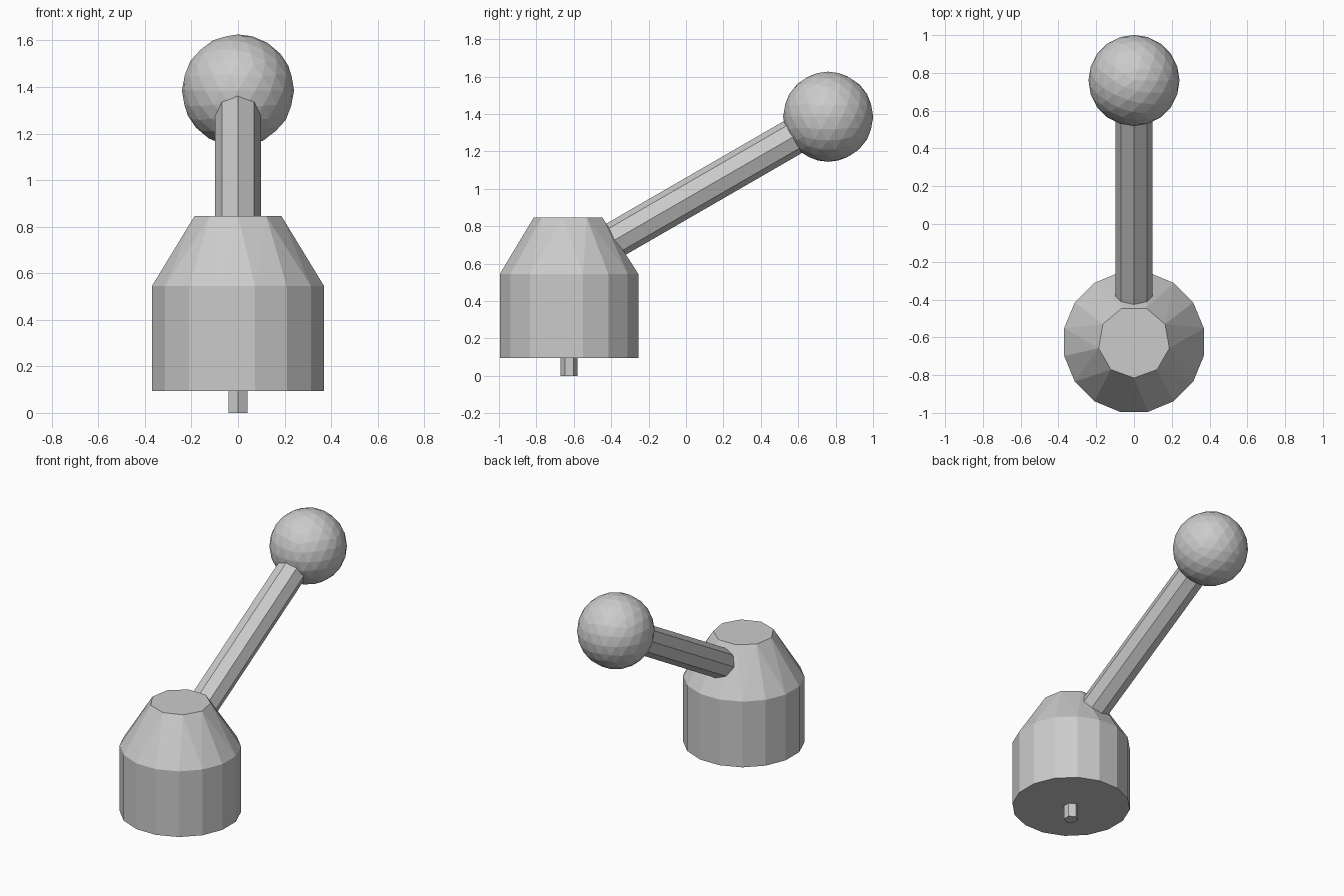
import bpy, bmesh
from math import cos, sin, pi
from mathutils import Vector

if "Cube" in bpy.data.objects:
    bpy.data.objects.remove(bpy.data.objects["Cube"])

BASE_Y = -0.625
BALL = Vector((0, 0.76, 1.385))


def finish(name, bm):
    bmesh.ops.recalc_face_normals(bm, faces=bm.faces)
    mesh = bpy.data.meshes.new(name)
    bm.to_mesh(mesh)
    bm.free()
    obj = bpy.data.objects.new(name, mesh)
    bpy.context.collection.objects.link(obj)
    return obj


def ring(bm, sides, radius, z, turn=0.0):
    for i in range(sides):
        a = 2 * pi * i / sides + turn
        bm.verts.new((radius * cos(a), BASE_Y + radius * sin(a), z))


def prism(name, start, end, radius, sides):
    axis = end - start
    bm = bmesh.new()
    bmesh.ops.create_cone(bm, cap_ends=True, segments=sides, radius1=radius,
                          radius2=radius, depth=axis.length)
    bmesh.ops.rotate(bm, verts=bm.verts,
                     matrix=axis.to_track_quat('Z', 'Y').to_matrix())
    bmesh.ops.translate(bm, verts=bm.verts, vec=(start + end) / 2)
    return finish(name, bm)


# Base: 16-sided drum tapering to a 9-sided flat top
bm = bmesh.new()
ring(bm, 16, 0.377, 0.095, pi / 16)
ring(bm, 16, 0.377, 0.545, pi / 16)
ring(bm, 9, 0.19, 0.845, -pi / 2)
bmesh.ops.convex_hull(bm, input=bm.verts)
bmesh.ops.dissolve_limit(bm, angle_limit=0.01, verts=bm.verts, edges=bm.edges)
finish("base", bm)

# Small pin under the base
prism("pin", Vector((0, BASE_Y, 0)), Vector((0, BASE_Y, 0.12)), 0.046, 6)

# Slanted lever arm, reaching into the base and the ball
slope = Vector((0, cos(pi / 6), sin(pi / 6)))
arm = prism("lever_arm", BALL - slope * 1.40, BALL - slope * 0.15, 0.098, 8)

# Faceted ball knob
bm = bmesh.new()
bmesh.ops.create_icosphere(bm, subdivisions=3, radius=0.241)
bmesh.ops.translate(bm, verts=bm.verts, vec=BALL)
finish("ball_knob", bm)
